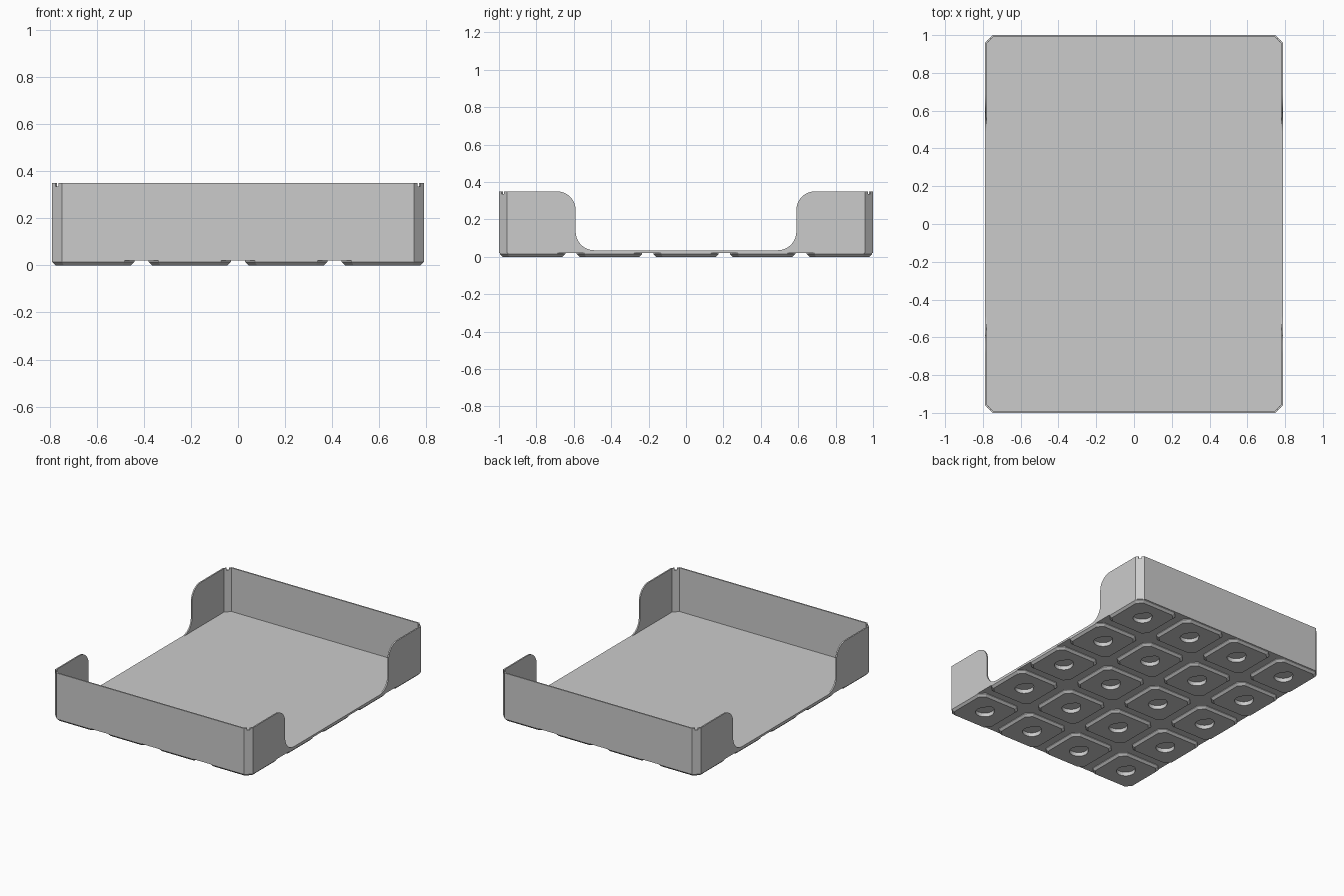
import bpy, bmesh, math
from mathutils import Vector

if "Cube" in bpy.data.objects:
    bpy.data.objects.remove(bpy.data.objects["Cube"], do_unlink=True)

HX, HY, HEIGHT = 0.79, 1.0, 0.35     # half sizes and overall height
WALL, CHAMFER = 0.01, 0.042
PLATE_Z, FLOOR_Z = 0.02, 0.035
PITCH = 0.41

grey = bpy.data.materials.new("light grey")
grey.use_nodes = True
grey.diffuse_color = (0.6, 0.6, 0.6, 1)
grey.node_tree.nodes["Principled BSDF"].inputs["Base Color"].default_value = (0.6, 0.6, 0.6, 1)


def loft(bm, rings):
    """Closed solid through rings that share one vertex count."""
    loops = [[bm.verts.new(p) for p in ring] for ring in rings]
    n = len(loops[0])
    bm.faces.new(loops[0])
    bm.faces.new(loops[-1])
    for a, b in zip(loops, loops[1:]):
        for i in range(n):
            j = (i + 1) % n
            bm.faces.new((a[i], a[j], b[j], b[i]))


def plan(points, z):
    return [(x, y, z) for x, y in points]


def octagon(hx, hy, c, cx=0, cy=0):
    quarter = [(hx, hy - c), (hx - c, hy)]
    pts = quarter + [(-x, y) for x, y in reversed(quarter)]
    pts += [(-x, -y) for x, y in pts]
    return [(cx + x, cy + y) for x, y in pts]


def finish(name, bm, smooth=False):
    bmesh.ops.recalc_face_normals(bm, faces=bm.faces)
    mesh = bpy.data.meshes.new(name)
    bm.to_mesh(mesh)
    bm.free()
    mesh.materials.append(grey)
    obj = bpy.data.objects.new(name, mesh)
    bpy.context.collection.objects.link(obj)
    bpy.ops.object.select_all(action='DESELECT')
    obj.select_set(True)
    bpy.context.view_layer.objects.active = obj
    if smooth:
        bpy.ops.object.shade_smooth_by_angle(angle=math.radians(30))
    return obj


cells = [((i - 1.5) * PITCH, (j - 2) * PITCH) for i in range(4) for j in range(5)]

# Floor plate with clipped corners
bm = bmesh.new()
outline = octagon(HX, HY, CHAMFER)
loft(bm, [plan(outline, PLATE_Z), plan(outline, FLOOR_Z)])
floor = finish("floor_plate", bm)

# Grid of tapered feet
bm = bmesh.new()
for cx, cy in cells:
    rings = []
    for half, corner, z in ((0.16, 0.035, 0), (0.175, CHAMFER, 0.015), (0.175, CHAMFER, PLATE_Z)):
        rings.append(plan(octagon(half, half, corner, cx, cy), z))
    loft(bm, rings)
feet = finish("feet", bm)

# Round sockets with a small finger bump, cut into the feet and floor
bm = bmesh.new()
for cx, cy in cells:
    ring = []
    for k in range(32):
        a = math.tau * k / 32
        r = 0.062 + 0.02 * max(0, math.sin(a)) ** 8
        ring.append((cx + r * math.cos(a), cy + r * math.sin(a)))
    loft(bm, [plan(ring, -0.02), plan(ring, 0.028)])
sockets = finish("socket_cutter", bm)
sockets.hide_render = True
for part in (floor, feet):
    bpy.context.view_layer.objects.active = part
    mod = part.modifiers.new("sockets", 'BOOLEAN')
    mod.operation, mod.solver, mod.object = 'DIFFERENCE', 'EXACT', sockets
    bpy.ops.object.modifier_apply(modifier=mod.name)
bpy.data.objects.remove(sockets, do_unlink=True)


def arc(cy, cz, r, start, end, steps=12):
    for k in range(steps + 1):
        a = math.radians(start + (end - start) * k / steps)
        yield cy + r * math.cos(a), cz + r * math.sin(a)


# Side wall profile: tall at the ends, swept down to the floor between
half_profile = [(HY - CHAMFER, PLATE_Z), (HY - CHAMFER, HEIGHT)]
half_profile += arc(0.69, HEIGHT - 0.1, 0.1, 90, 180)
half_profile += arc(0.49, FLOOR_Z + 0.1, 0.1, 0, -90)
profile = half_profile + [(-y, z) for y, z in reversed(half_profile)]
for side, name in ((1, "left_wall"), (-1, "right_wall")):
    bm = bmesh.new()
    loft(bm, [[(side * x, y, z) for y, z in profile] for x in (HX - WALL, HX)])
    finish(name, bm, smooth=True)

# End walls
for side, name in ((-1, "front_wall"), (1, "back_wall")):
    bm = bmesh.new()
    x = HX - CHAMFER
    strip = [(-x, side * HY), (x, side * HY), (x, side * (HY - WALL)), (-x, side * (HY - WALL))]
    loft(bm, [plan(strip, PLATE_Z), plan(strip, HEIGHT)])
    finish(name, bm)

# Corner walls, each with a notch in its top edge
inset = WALL * math.tan(math.radians(22.5))
outer = Vector((HX - CHAMFER, HY)), Vector((HX, HY - CHAMFER))
inner = (Vector((HX - CHAMFER - inset, HY - WALL)),
         Vector((HX - WALL, HY - CHAMFER - inset)))
for sx, xname in ((1, "left"), (-1, "right")):
    for sy, yname in ((-1, "front"), (1, "back")):
        bm = bmesh.new()
        for t0, t1, z0, z1 in ((0, 1, PLATE_Z, HEIGHT - 0.015),
                               (0, 0.35, HEIGHT - 0.015, HEIGHT),
                               (0.65, 1, HEIGHT - 0.015, HEIGHT)):
            quad = [outer[0].lerp(outer[1], t0), outer[0].lerp(outer[1], t1),
                    inner[0].lerp(inner[1], t1), inner[0].lerp(inner[1], t0)]
            quad = [(sx * p.x, sy * p.y) for p in quad]
            loft(bm, [plan(quad, z0), plan(quad, z1)])
        finish(f"{yname}_{xname}_corner", bm)
